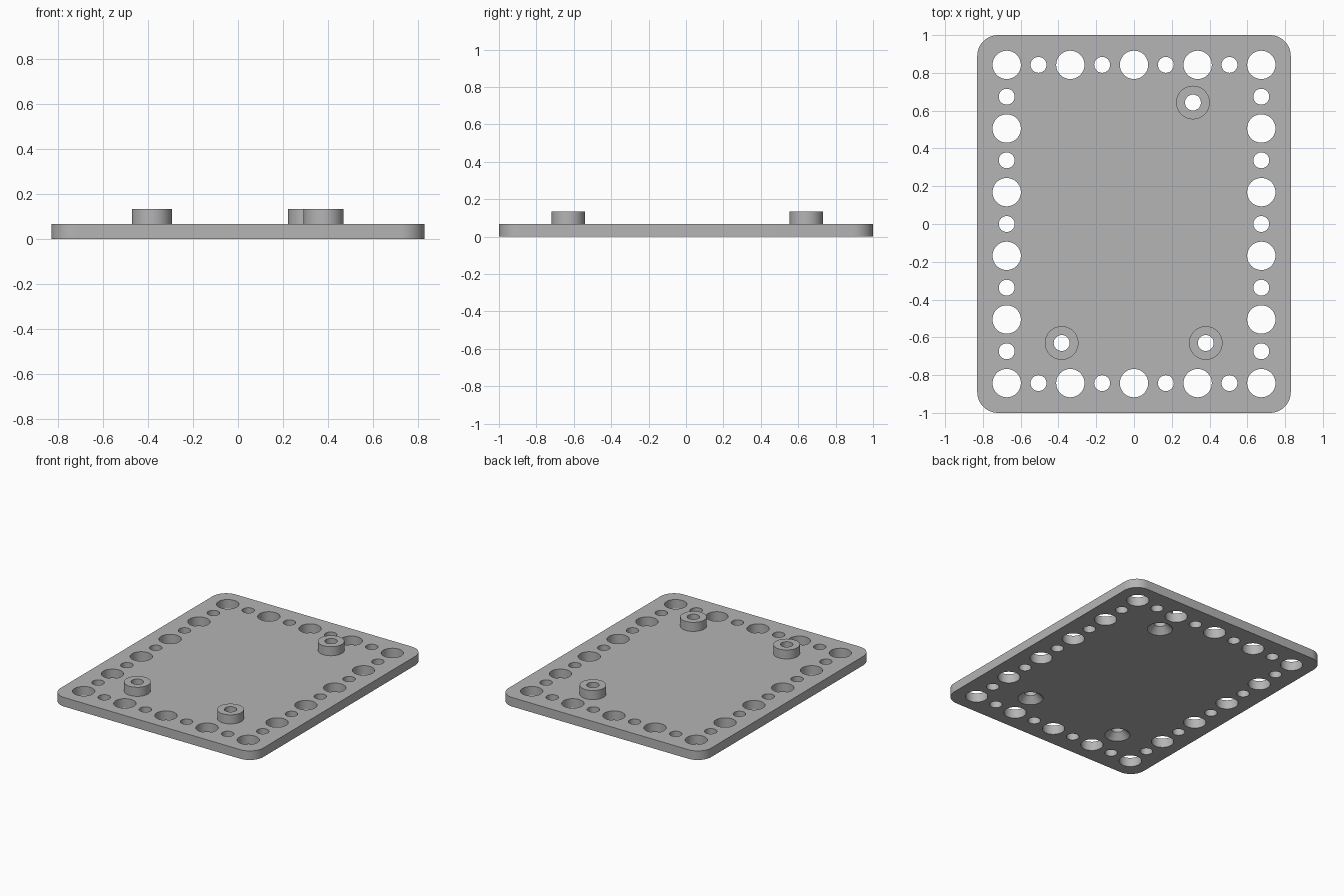
import bpy, bmesh
from math import cos, sin, pi, radians

cube = bpy.data.objects.get("Cube")
if cube:
    bpy.data.objects.remove(cube)

WIDTH, LENGTH, THICK, CORNER = 1.66, 2.0, 0.067, 0.11
PITCH = 0.337                      # spacing between large holes
BIG, SMALL, SEGS = 0.075, 0.042, 48
BOSS_R, BOSS_TOP = 0.089, 0.134
SINK_R, SINK_DEPTH = 0.085, 0.045
BOSSES = [(-0.383, -0.63), (0.38, -0.63), (0.312, 0.643)]

grey = bpy.data.materials.new("plain grey")
grey.use_nodes = True
colour = (0.46, 0.46, 0.46, 1)
grey.diffuse_color = colour
grey.node_tree.nodes["Principled BSDF"].inputs["Base Color"].default_value = colour


def make_object(name, bm):
    bmesh.ops.recalc_face_normals(bm, faces=bm.faces[:])
    mesh = bpy.data.meshes.new(name)
    bm.to_mesh(mesh)
    bm.free()
    mesh.materials.append(grey)
    obj = bpy.data.objects.new(name, mesh)
    bpy.context.collection.objects.link(obj)
    return obj


def lathe(bm, profile, x=0, y=0, closed=False):
    """Turn (radius, height) points around a vertical axis."""
    rings = [[bm.verts.new((x + r * cos(2 * pi * i / SEGS), y + r * sin(2 * pi * i / SEGS), z))
              for i in range(SEGS)] for r, z in profile]
    pairs = list(zip(rings, rings[1:]))
    if closed:
        pairs.append((rings[-1], rings[0]))
    else:
        bm.faces.new(rings[0])
        bm.faces.new(rings[-1])
    for low, high in pairs:
        for i in range(SEGS):
            j = (i + 1) % SEGS
            bm.faces.new((low[i], low[j], high[j], high[i]))


def smooth(obj):
    bpy.ops.object.select_all(action="DESELECT")
    obj.select_set(True)
    bpy.context.view_layer.objects.active = obj
    bpy.ops.object.shade_smooth_by_angle(angle=radians(30))


# Rounded base plate
bm = bmesh.new()
outline = []
for k, (sx, sy) in enumerate([(1, 1), (-1, 1), (-1, -1), (1, -1)]):
    cx, cy = sx * (WIDTH / 2 - CORNER), sy * (LENGTH / 2 - CORNER)
    for i in range(13):
        a = pi / 2 * (k + i / 12)
        outline.append(bm.verts.new((cx + CORNER * cos(a), cy + CORNER * sin(a), 0)))
base = bm.faces.new(outline)
top = bmesh.ops.extrude_face_region(bm, geom=[base], use_keep_orig=True)["geom"]
bmesh.ops.translate(bm, vec=(0, 0, THICK),
                    verts=[v for v in top if isinstance(v, bmesh.types.BMVert)])
plate = make_object("base_plate", bm)

# Hole positions alternate large and small around the border
holes = set()
for i in range(-4, 5):
    holes |= {(i, -5), (i, 5)}
for j in range(-5, 6):
    holes |= {(-4, j), (4, j)}

bm = bmesh.new()
for i, j in sorted(holes):
    corner_steps = (i + 4) + (j + 5)
    r = BIG if corner_steps % 2 == 0 else SMALL
    lathe(bm, [(r, -0.05), (r, THICK + 0.05)], i * PITCH / 2, j * PITCH / 2)

# Screw holes, countersunk from below
for x, y in BOSSES:
    lathe(bm, [(SINK_R, -0.05), (SINK_R, 0), (SMALL, SINK_DEPTH),
               (SMALL, THICK + 0.05)], x, y)
cutter = make_object("hole_cutter", bm)
cutter.hide_render = True

# Cut the holes and keep the finished mesh
cut = plate.modifiers.new("holes", "BOOLEAN")
cut.operation, cut.solver, cut.object = "DIFFERENCE", "EXACT", cutter
bpy.context.view_layer.update()
finished = bpy.data.meshes.new_from_object(
    plate.evaluated_get(bpy.context.evaluated_depsgraph_get()))
plate.modifiers.clear()
plate.data = finished
bpy.data.objects.remove(cutter)
smooth(plate)

# Raised mounting bosses
for n, (x, y) in enumerate(BOSSES):
    bm = bmesh.new()
    lathe(bm, [(BOSS_R, THICK), (BOSS_R, BOSS_TOP), (SMALL, BOSS_TOP), (SMALL, THICK)],
          x, y, closed=True)
    smooth(make_object(f"mounting_boss_{n + 1}", bm))
